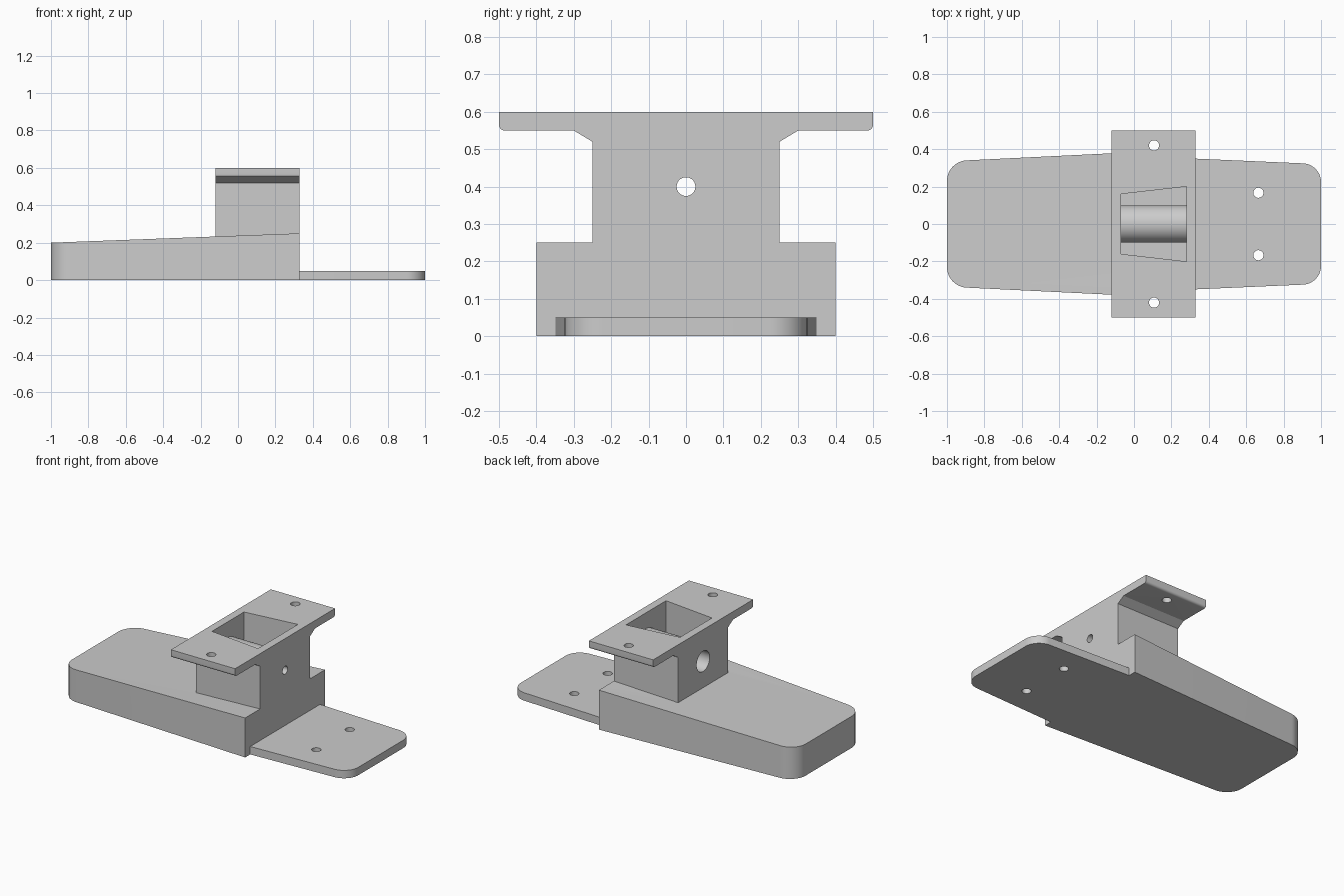
import bpy, bmesh, math
from mathutils import Vector

cube = bpy.data.objects.get("Cube")
if cube:
    bpy.data.objects.remove(cube, do_unlink=True)

GREY = (0.604, 0.604, 0.604, 1)
grey = bpy.data.materials.new("plain_grey")
grey.use_nodes = True
grey.diffuse_color = GREY
grey.node_tree.nodes["Principled BSDF"].inputs["Base Color"].default_value = GREY


def fillet(points, steps=10):
    """Outline from (a, b, radius) corners, rounding those with a radius."""
    out = []
    for i, (a, b, r) in enumerate(points):
        p = Vector((a, b))
        if not r:
            out.append(p)
            continue
        u = (Vector(points[i - 1][:2]) - p).normalized()
        v = (Vector(points[(i + 1) % len(points)][:2]) - p).normalized()
        half = u.angle(v) / 2
        centre = p + (u + v).normalized() * r / math.sin(half)
        start = p + u * r / math.tan(half) - centre
        end = p + v * r / math.tan(half) - centre
        for k in range(steps + 1):
            out.append(centre + start.lerp(end, k / steps).normalized() * r)
    return out


def prism(name, outline, lo, hi, axis="Z"):
    """Extrude an outline along z, or a (y, z) outline along x."""
    bm = bmesh.new()
    place = (lambda p: (p.x, p.y, lo)) if axis == "Z" else (lambda p: (lo, p.x, p.y))
    face = bm.faces.new([bm.verts.new(place(p)) for p in outline])
    res = bmesh.ops.extrude_face_region(bm, geom=[face])
    move = (0, 0, hi - lo) if axis == "Z" else (hi - lo, 0, 0)
    bmesh.ops.translate(bm, vec=move,
                        verts=[g for g in res["geom"] if isinstance(g, bmesh.types.BMVert)])
    bmesh.ops.recalc_face_normals(bm, faces=bm.faces)
    mesh = bpy.data.meshes.new(name)
    bm.to_mesh(mesh)
    bm.free()
    mesh.materials.append(grey)
    ob = bpy.data.objects.new(name, mesh)
    bpy.context.collection.objects.link(ob)
    return ob


def rod(name, a, b, r, lo, hi, axis="Z", sides=48):
    ring = [Vector((a + r * math.cos(t), b + r * math.sin(t)))
            for t in (math.tau * k / sides for k in range(sides))]
    return prism(name, ring, lo, hi, axis)


def mirror(points):
    """Complete a half outline across its second coordinate."""
    return points + [(a, -b, r) for a, b, r in reversed(points)]


def combine(target, other, operation):
    mod = target.modifiers.new(operation, "BOOLEAN")
    mod.operation = operation
    mod.solver = "EXACT"
    mod.object = other
    bpy.context.view_layer.update()
    deps = bpy.context.evaluated_depsgraph_get()
    mesh = bpy.data.meshes.new_from_object(target.evaluated_get(deps))
    target.modifiers.remove(mod)
    target.data = mesh
    bpy.data.objects.remove(other, do_unlink=True)


# Long tapered foot with a sloping top
stand = prism("stand", fillet(mirror([(0.33, 0.4, 0), (-1, 0.335, 0.11)])), 0, 0.2)
for v in stand.data.vertices:
    if v.co.z > 0.1:
        v.co.z = 0.2 + 0.05 * (v.co.x + 1) / 1.33

# Thin mounting tongue
tongue = prism("tongue", fillet(mirror([(0.2, 0.355, 0), (1, 0.32, 0.1)])), 0, 0.05)
combine(stand, tongue, "UNION")

# Pedestal with its top flange and chamfered underside
half = [(0.25, 0.1, 0), (0.25, 0.52, 0), (0.3, 0.55, 0), (0.5, 0.55, 0.015), (0.5, 0.6, 0)]
profile = half + [(-y, z, r) for y, z, r in reversed(half)]
combine(stand, prism("pedestal", fillet(profile, 5), -0.12, 0.33, "X"), "UNION")

# Tapered pocket, crossed by a tube
pocket = prism("pocket", fillet(mirror([(-0.07, 0.16, 0), (0.28, 0.2, 0)])), 0.15, 0.7)
combine(stand, pocket, "DIFFERENCE")
combine(stand, rod("tube", 0, 0.4, 0.1, -0.1, 0.31, "X"), "UNION")

# Wide bore from one end, narrow bore right through
combine(stand, rod("wide_bore", 0, 0.4, 0.065, -0.2, 0.26, "X"), "DIFFERENCE")
combine(stand, rod("narrow_bore", 0, 0.4, 0.025, 0.2, 0.4, "X"), "DIFFERENCE")

# Screw holes in the flange and tongue
for side in (-1, 1):
    combine(stand, rod("flange_hole", 0.107, side * 0.42, 0.027, 0.5, 0.7), "DIFFERENCE")
    combine(stand, rod("tongue_hole", 0.665, side * 0.167, 0.027, -0.1, 0.1), "DIFFERENCE")

bpy.ops.object.select_all(action="DESELECT")
stand.select_set(True)
bpy.context.view_layer.objects.active = stand
bpy.ops.object.shade_smooth_by_angle(angle=math.radians(25))
